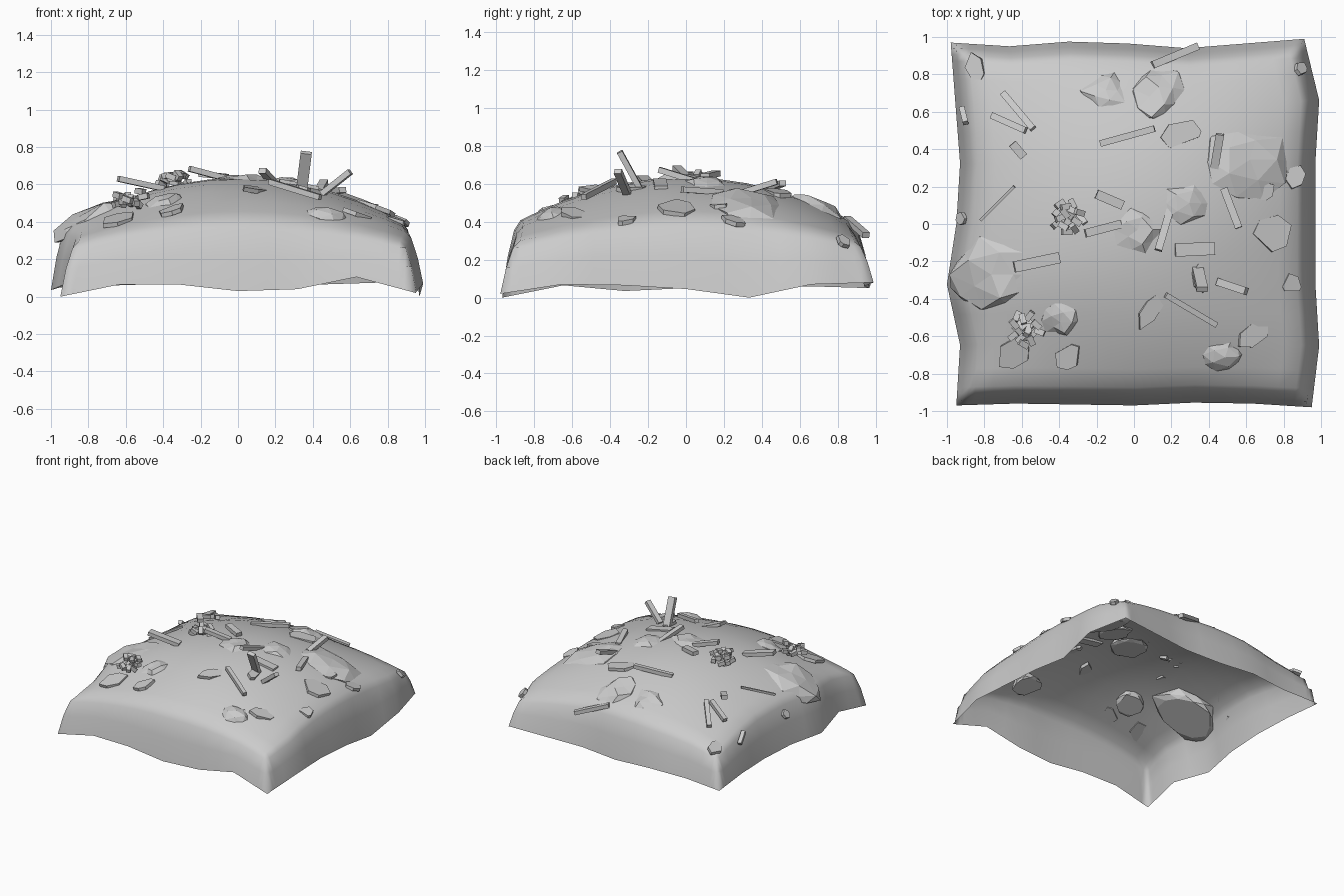
import bpy, bmesh, math, random
from mathutils import Vector, Matrix

if "Cube" in bpy.data.objects:
    bpy.data.objects.remove(bpy.data.objects["Cube"])
random.seed(4)

# rim shape: seven samples per side, from negative to positive end
LEFT = [-.95, -.93, -1, -.95, -.93, -.955, -.98]
RIGHT = [.95, .99, .97, .97, .97, .99, .91]
FRONT = [-.97, -.96, -.965, -.97, -.955, -.96, -.98]
BACK = [.97, .95, .975, .965, .94, .965, .99]
Z_LEFT = [0, .065, .035, .05, .05, .06, .05]
Z_RIGHT = [.02, .07, .065, .045, 0, .07, .08]
Z_FRONT = [0, .065, .065, .03, .04, .105, .02]
Z_BACK = [.05, .06, .07, .05, .06, .07, .08]


def sample(vals, t):
    f = (t + 1) * 3
    i = min(int(f), 5)
    return vals[i] + (vals[i + 1] - vals[i]) * (f - i)


def dome(u, v):
    u = max(-.9, min(.9, u))
    v = max(-.9, min(.9, v))
    return .635 - .28 * (u * u + v * v) + .18 * u * u * v * v


def surface(u, v):
    a, b = (u + 1) / 2, (v + 1) / 2
    x = sample(LEFT, v) * (1 - a) + sample(RIGHT, v) * a
    y = sample(FRONT, u) * (1 - b) + sample(BACK, u) * b
    z = dome(u, v)
    m = max(abs(u), abs(v))
    if m > .9:
        if abs(u) >= abs(v):
            rim = sample(Z_RIGHT if u > 0 else Z_LEFT, v)
        else:
            rim = sample(Z_BACK if v > 0 else Z_FRONT, u)
        z += (rim - z) * ((m - .9) / .1) ** 1.9
    return Vector((x, y, z))


def on_ground(x, y):
    p = surface(x / .965, y / .965)
    e = .02
    n = (surface((x + e) / .965, y / .965) - p).cross(surface(x / .965, (y + e) / .965) - p)
    return Vector((x, y, p.z)), n.normalized()


def finish(bm, name, smooth=False):
    bmesh.ops.recalc_face_normals(bm, faces=bm.faces)
    me = bpy.data.meshes.new(name)
    bm.to_mesh(me)
    bm.free()
    ob = bpy.data.objects.new(name, me)
    bpy.context.collection.objects.link(ob)
    if smooth:
        bpy.context.view_layer.objects.active = ob
        ob.select_set(True)
        bpy.ops.object.shade_smooth_by_angle(angle=math.radians(60))
        ob.select_set(False)


# mound: open shell
half = [1 / 6, 1 / 3, .5, 2 / 3, .8, .9, .935, .97, 1]
steps = [-t for t in reversed(half)] + [0] + half
bm = bmesh.new()
grid = [[bm.verts.new(surface(u, v)) for u in steps] for v in steps]
for j in range(len(steps) - 1):
    for i in range(len(steps) - 1):
        bm.faces.new((grid[j][i], grid[j][i + 1], grid[j + 1][i + 1], grid[j + 1][i]))
finish(bm, "mound", True)


def frame(center, direction, up):
    d = direction.normalized()
    s = up.cross(d).normalized()
    m = Matrix((d, s, d.cross(s))).transposed().to_4x4()
    m.translation = center
    return m


def bar(bm, p, q, w, t, up=Vector((0, 0, 1))):
    m = frame((p + q) / 2, q - p, up) @ Matrix.Diagonal(((q - p).length, w, t, 1))
    bmesh.ops.create_cube(bm, size=1, matrix=m)


# half-buried boulders with cut-off bases: x, y, radius x, radius y, height radius
for i, (x, y, rx, ry, rz) in enumerate([
        (.61, .34, .26, .22, .1), (-.75, -.27, .27, .22, .1), (-.15, .71, .14, .12, .08),
        (.13, .72, .14, .18, .08), (.02, -.03, .14, .14, .06), (.29, .11, .14, .13, .06),
        (-.39, -.52, .11, .11, .07), (.48, -.7, .13, .1, .07)]):
    bm = bmesh.new()
    bmesh.ops.create_icosphere(bm, subdivisions=2, radius=1)
    c, n = on_ground(x, y)
    m = frame(c - n * rz * .6, Vector((1, 0, -n.x / n.z)), n) @ Matrix.Diagonal((rx, ry, rz, 1))
    for v in bm.verts:
        v.co *= random.uniform(.82, 1.15)
        v.co.z = max(v.co.z, -.2)
    bmesh.ops.transform(bm, matrix=m, verts=bm.verts)
    finish(bm, f"boulder_{i + 1}")

# bars: start x y, end x y, width, lift of start and end above the mound
for i, (x1, y1, x2, y2, w, l1, l2) in enumerate([
        (-.18, .43, .11, .51, .035, .0, .05), (-.76, .58, -.58, .5, .035, .02, .02),
        (-.7, .7, -.54, .51, .035, .01, .01), (-.65, .43, -.59, .36, .045, .05, .01),
        (-.92, .62, -.9, .54, .03, .02, .02), (-.82, .02, -.64, .2, .015, .0, .01),
        (-.64, -.23, -.4, -.18, .06, .13, .0), (-.2, .16, -.06, .1, .05, .04, .01),
        (-.26, -.05, -.07, 0, .045, .07, 0), (.13, -.14, .2, .1, .04, .05, -.02),
        (.22, -.14, .43, -.13, .07, .0, .0), (.48, .19, .56, -.02, .04, .0, .03),
        (.43, .3, .46, .48, .045, .0, .1), (.17, -.38, .44, -.54, .03, .03, .03),
        (.45, -.31, .6, -.36, .04, 0, .17), (.1, .85, .34, .95, .04, .0, .1)]):
    p, q = on_ground(x1, y1)[0], on_ground(x2, y2)[0]
    if i == 15:
        q.z = .23
    bm = bmesh.new()
    bar(bm, p + Vector((0, 0, l1)), q + Vector((0, 0, l2)), w, min(w, .03))
    finish(bm, f"bar_{i + 1}")

# leaning post
bm = bmesh.new()
bar(bm, Vector((.34, -.24, .57)), Vector((.365, -.35, .77)), .06, .03, Vector((0, 1, 0)))
finish(bm, "leaning_post")

# flat broken slabs: x, y, length, width, heading in degrees
for i, (x, y, l, w, a) in enumerate([
        (-.85, .84, .15, .09, 110), (.89, .83, .08, .06, 80), (.25, .48, .21, .13, 20),
        (.86, .25, .13, .09, 60), (.74, -.05, .21, .17, 15), (.7, .17, .12, .07, 30),
        (.84, -.32, .11, .09, 120), (.35, -.29, .15, .07, 100), (.09, -.46, .23, .08, 55),
        (-.35, -.71, .16, .11, 30), (-.64, -.69, .21, .13, 30), (.64, -.59, .2, .1, 35),
        (-.92, .03, .07, .06, 20)]):
    c, n = on_ground(x, y)
    n = (n * .75 + Vector((random.uniform(-.2, .2), random.uniform(-.2, .2), .25))).normalized()
    d = Vector((math.cos(math.radians(a)), math.sin(math.radians(a)), 0))
    d.z = -(d.x * n.x + d.y * n.y) / n.z
    m = frame(c + n * .002, d, n)
    bm = bmesh.new()
    ring = []
    for k in range(6):
        t = math.tau * (k + random.uniform(-.35, .35)) / 6
        ring.append(bm.verts.new((l * .54 * math.cos(t), w * .58 * math.sin(t), -.012)))
    f = bm.faces.new(ring)
    ext = bmesh.ops.extrude_face_region(bm, geom=[f])
    top = [g for g in ext["geom"] if isinstance(g, bmesh.types.BMVert)]
    bmesh.ops.translate(bm, verts=top, vec=(0, 0, .024))
    bmesh.ops.transform(bm, matrix=m, verts=bm.verts)
    # close the underside left open by the extrusion
    rims = [e for e in bm.edges if e.is_boundary]
    if rims:
        bmesh.ops.holes_fill(bm, edges=rims, sides=0)
    finish(bm, f"slab_{i + 1}")

# heaps of small blocks
for name, x, y, z in (("block_heap_a", -.35, .04, .63), ("block_heap_b", -.58, -.56, .53)):
    bm = bmesh.new()
    for k in range(16):
        t = k * 2.4
        r = .085 * math.sqrt((k + .5) / 16)
        p = Vector((x + r * math.cos(t), y + r * math.sin(t), z + random.uniform(-.035, .035)))
        d = Vector((random.uniform(-1, 1), random.uniform(-1, 1), random.uniform(-.4, .4))).normalized() * .027
        bar(bm, p - d, p + d, .032, .03)
    finish(bm, name)
